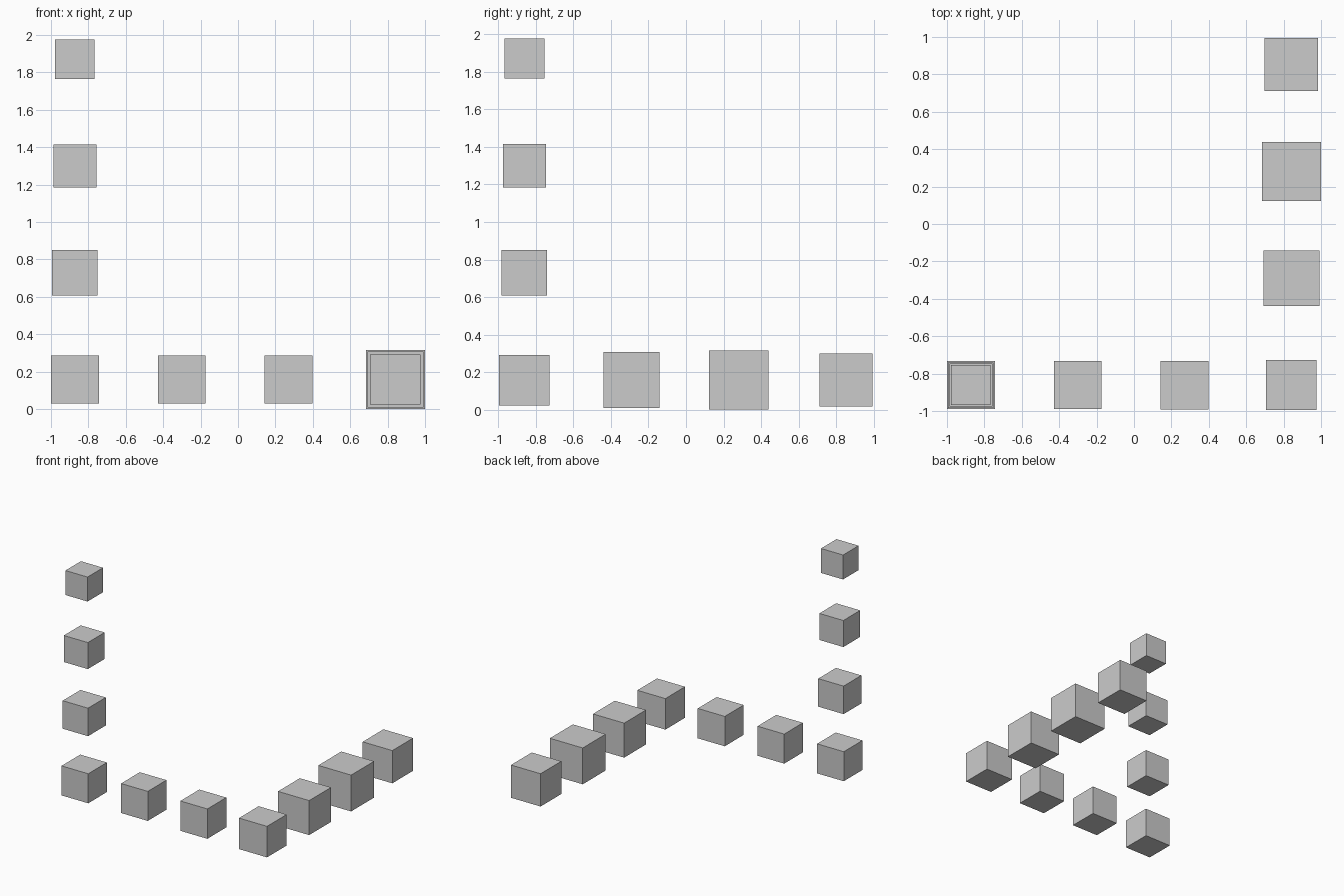
import bpy

if "Cube" in bpy.data.objects:
    bpy.data.objects.remove(bpy.data.objects["Cube"])

STEP = 0.571                      # spacing between cube centres
X0, Y0, Z0 = -0.872, -0.861, 0.158  # centre of the cube at the foot of the column


def cube(name, i, j, k, size):
    """Cube at grid cell (i, j, k)."""
    bpy.ops.mesh.primitive_cube_add(
        size=size, location=(X0 + i * STEP, Y0 + j * STEP, Z0 + k * STEP))
    bpy.context.object.name = name


# Vertical column, bottom to top
for k, size in enumerate((0.256, 0.243, 0.230, 0.212)):
    cube(f"column_cube_{k + 1}", 0, 0, k, size)

# Front row, continuing to the right up to the corner
for i, size in enumerate((0.256, 0.259, 0.269), start=1):
    cube(f"front_row_cube_{i}", i, 0, 0, size)

# Side row, running from the corner to the back
for j, size in enumerate((0.299, 0.315, 0.284), start=1):
    cube(f"side_row_cube_{j}", 3, j, 0, size)
